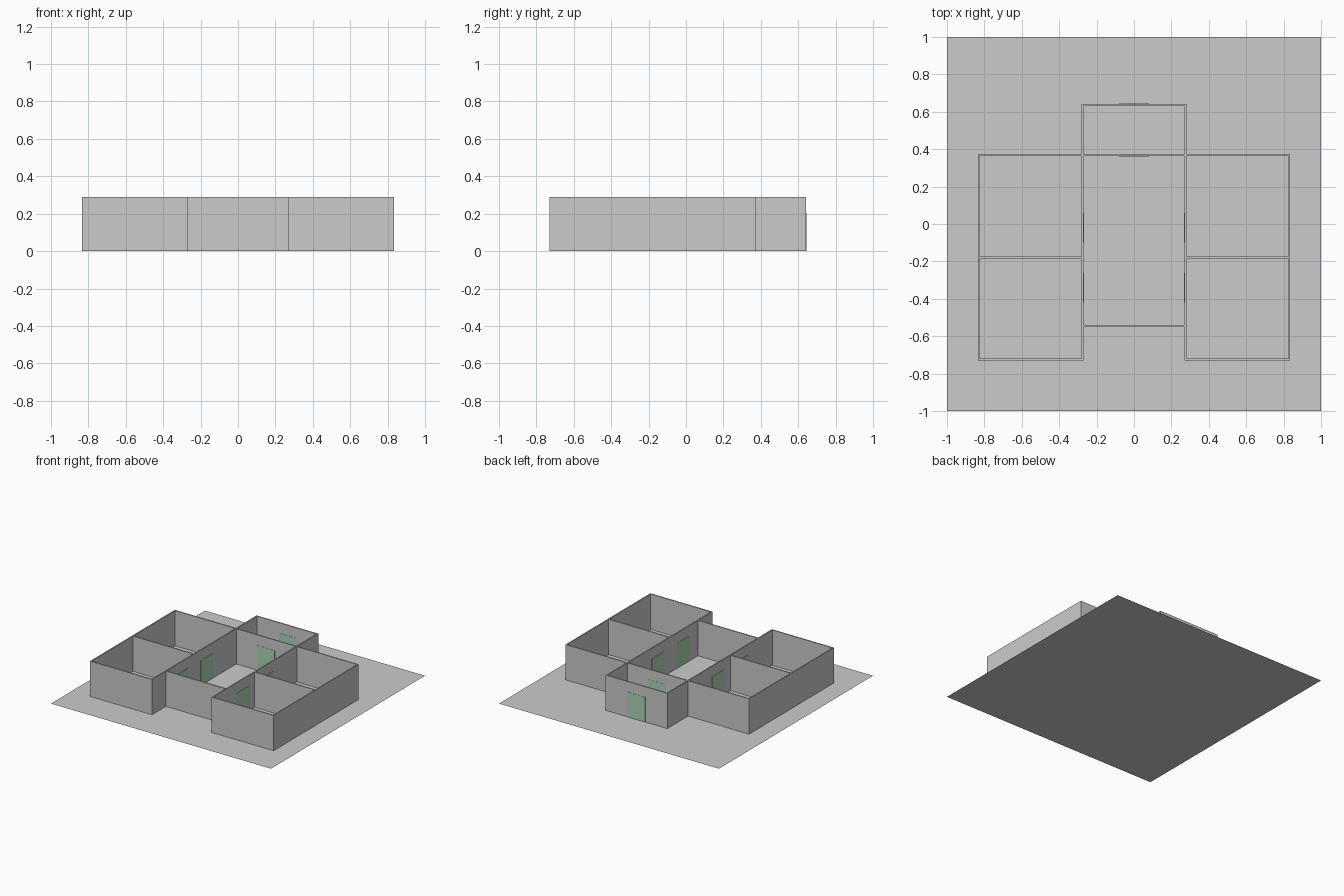
import bpy

if "Cube" in bpy.data.objects:
    bpy.data.objects.remove(bpy.data.objects["Cube"])

H = 0.29      # wall height
T = 0.01      # wall thickness
DOOR_W, DOOR_H, DOOR_T = 0.16, 0.205, 0.013

green = bpy.data.materials.new("door_green")
green.diffuse_color = (0.42, 0.66, 0.45, 1.0)
green.use_nodes = True
green.node_tree.nodes["Principled BSDF"].inputs["Base Color"].default_value = green.diffuse_color


def box(name, x0, x1, y0, y1, height, mat=None):
    """Axis-aligned box standing on z = 0."""
    bpy.ops.mesh.primitive_cube_add(
        size=1, location=((x0 + x1) / 2, (y0 + y1) / 2, height / 2))
    ob = bpy.context.object
    ob.name = name
    ob.scale = (x1 - x0, y1 - y0, height)
    bpy.ops.object.transform_apply(location=False, rotation=False, scale=True)
    if mat:
        ob.data.materials.append(mat)
    return ob


def wall_along_y(name, x, y0, y1):
    return box(name, x - T / 2, x + T / 2, y0, y1, H)


def wall_along_x(name, y, x0, x1):
    return box(name, x0, x1, y - T / 2, y + T / 2, H)


# Ground sheet
bpy.ops.mesh.primitive_plane_add(size=2)
bpy.context.object.name = "ground"

INNER, OUTER = 0.275, 0.83
FRONT, DIVIDER, BACK = -0.725, -0.18, 0.368
HALL_FRONT, PORCH_BACK = -0.545, 0.637
h = T / 2

# Side wings, two rooms each
for side, s in (("left", -1), ("right", 1)):
    wall_along_y(f"{side}_outer_wall", s * OUTER, FRONT - h, BACK + h)
    wall_along_y(f"{side}_inner_wall", s * INNER, FRONT - h, PORCH_BACK + h)
    xa, xb = sorted((s * (INNER + h), s * (OUTER - h)))
    for part, y in (("front", FRONT), ("divider", DIVIDER), ("back", BACK)):
        wall_along_x(f"{side}_{part}_wall", y, xa, xb)
    # One door from the hall into each room
    for part, y in (("front", -0.34), ("back", -0.02)):
        box(f"{side}_{part}_room_door",
            s * INNER - DOOR_T / 2, s * INNER + DOOR_T / 2,
            y - DOOR_W / 2, y + DOOR_W / 2, DOOR_H, green)

# Central hall and rear entrance walls
for part, y in (("hall_front", HALL_FRONT), ("hall_back", BACK),
                ("entrance_back", PORCH_BACK)):
    wall_along_x(f"{part}_wall", y, -INNER + h, INNER - h)

# Entrance doors
for part, y in (("hall", BACK), ("entrance", PORCH_BACK)):
    box(f"{part}_door", -DOOR_W / 2, DOOR_W / 2,
        y - DOOR_T / 2, y + DOOR_T / 2, DOOR_H, green)
